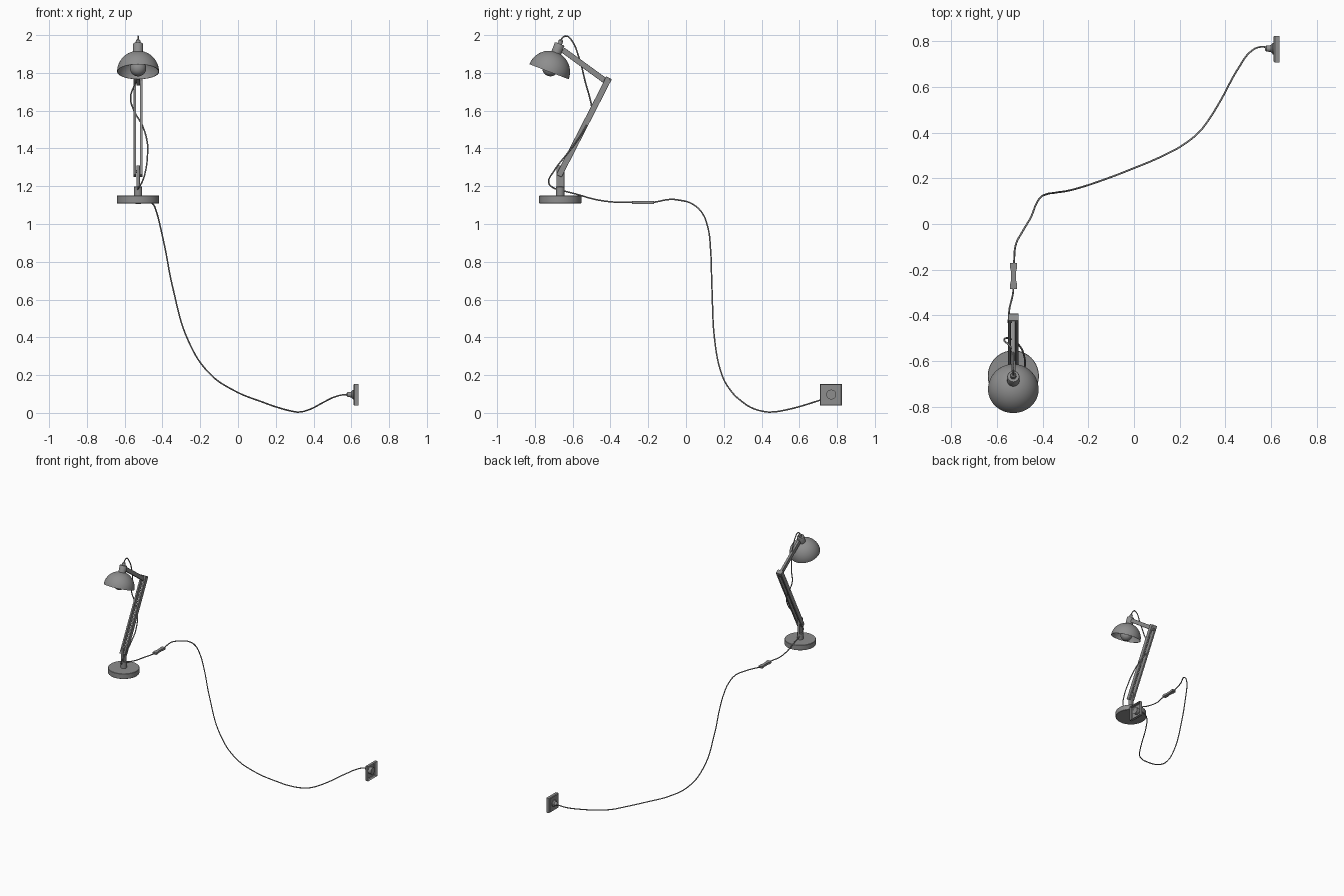
import bpy, bmesh, math
from mathutils import Vector, Matrix

if "Cube" in bpy.data.objects:
    bpy.data.objects.remove(bpy.data.objects["Cube"])

CX = -0.529          # lamp centre line in x

grey = bpy.data.materials.new("dark_grey")
grey.diffuse_color = (0.27, 0.27, 0.27, 1)
grey.use_nodes = True
grey.node_tree.nodes["Principled BSDF"].inputs["Base Color"].default_value = grey.diffuse_color


def finish(name, bm, angle=35):
    bmesh.ops.recalc_face_normals(bm, faces=bm.faces)
    me = bpy.data.meshes.new(name)
    bm.to_mesh(me)
    bm.free()
    me.shade_smooth()
    me.set_sharp_from_angle(angle=math.radians(angle))
    me.materials.append(grey)
    ob = bpy.data.objects.new(name, me)
    bpy.context.collection.objects.link(ob)
    return ob


def lathe(name, profile, matrix, steps=48):
    """Spin (radius, height) points about local z, then place."""
    bm = bmesh.new()
    vs = [bm.verts.new((r, 0, z)) for r, z in profile]
    es = [bm.edges.new(p) for p in zip(vs, vs[1:])]
    bmesh.ops.spin(bm, geom=vs + es, cent=(0, 0, 0), axis=(0, 0, 1),
                   angle=2 * math.pi, steps=steps)
    bmesh.ops.remove_doubles(bm, verts=bm.verts, dist=1e-5)
    bm.transform(matrix)
    return finish(name, bm)


def bar(name, x, p0, p1, width, thick):
    """Flat bar between two (y, z) points."""
    a, b = Vector((x, *p0)), Vector((x, *p1))
    d = b - a
    bm = bmesh.new()
    bmesh.ops.create_cube(bm, size=1)
    bmesh.ops.scale(bm, vec=(thick, width, d.length), verts=bm.verts)
    bmesh.ops.bevel(bm, geom=bm.edges[:], offset=0.001, segments=1, affect='EDGES')
    bm.transform(T((a + b) / 2) @ Matrix.Rotation(math.atan2(-d.y, d.z), 4, 'X'))
    return finish(name, bm, 20)


def cable(name, pts, radius=0.004):
    cu = bpy.data.curves.new(name, 'CURVE')
    cu.dimensions = '3D'
    cu.bevel_depth = radius
    cu.bevel_resolution = 2
    cu.resolution_u = 8
    cu.use_fill_caps = True
    cu.materials.append(grey)
    sp = cu.splines.new('BEZIER')
    sp.bezier_points.add(len(pts) - 1)
    for bp, p in zip(sp.bezier_points, pts):
        bp.co = p
        bp.handle_left_type = bp.handle_right_type = 'AUTO'
    ob = bpy.data.objects.new(name, cu)
    bpy.context.collection.objects.link(ob)


T = Matrix.Translation
X_AXIS = Matrix.Rotation(math.pi / 2, 4, 'Y')   # local z -> +x

# round base and short post
base = T((CX, -0.666, 1.109))
lathe("base", [(0, 0), (0.110, 0), (0.112, 0.002), (0.112, 0.039),
               (0.110, 0.041), (0, 0.041)], base, 64)
lathe("post_socket", [(0, 0.035), (0.022, 0.035), (0.022, 0.088), (0.02, 0.09), (0, 0.09)], base, 32)
bar("post_plate", CX, (-0.665, 1.18), (-0.665, 1.31), 0.042, 0.018)

# arms, joined by a block at the elbow
for side, s in (("left", -1), ("right", 1)):
    bar("lower_arm_" + side, CX + s * 0.017, (-0.673, 1.255), (-0.41, 1.768), 0.032, 0.013)
bar("upper_arm", CX, (-0.408, 1.744), (-0.652, 1.921), 0.03, 0.018)
bar("elbow_block", CX, (-0.419, 1.752), (-0.408, 1.774), 0.034, 0.046)

# pivot pin through the post
lathe("lower_pivot", [(0, -0.0245), (0.008, -0.0245), (0.008, 0.0245), (0, 0.0245)],
      T((CX, -0.663, 1.277)) @ X_AXIS, 16)

# tilted shade: thin hemisphere shell, lamp holder and bulb
head = T((CX, -0.725, 1.806)) @ Matrix.Rotation(math.radians(-21), 4, 'X')


def arc(r, n=16):
    return [(r * math.cos(i * math.pi / 2 / n), r * math.sin(i * math.pi / 2 / n))
            for i in range(n + 1)]


lathe("shade", arc(0.111)[::-1] + arc(0.108), head, 64)
lathe("lamp_holder", [(0, 0.104), (0.027, 0.104), (0.027, 0.155), (0.025, 0.158),
                      (0.013, 0.158), (0.012, 0.176), (0.006, 0.183), (0, 0.183)], head, 32)
bulb = [(0.043 * math.sin(a), 0.02 - 0.043 * math.cos(a))
        for a in (i * math.radians(145) / 14 for i in range(15))]
lathe("bulb", bulb + [(0.02, 0.075), (0.02, 0.107), (0, 0.107)], head, 32)

# cable from lamp holder, round the arms, to the switch
cable("lamp_cable", [
    (CX, -0.664, 1.970), (CX, -0.652, 1.988), (CX, -0.632, 1.995),
    (CX, -0.606, 1.973), (CX, -0.565, 1.875), (-0.548, -0.53, 1.74),
    (-0.569, -0.51, 1.67), (-0.555, -0.50, 1.61), (-0.505, -0.53, 1.518),
    (-0.479, -0.59, 1.422), (-0.479, -0.632, 1.369), (-0.490, -0.70, 1.279),
    (-0.508, -0.727, 1.222), (-0.525, -0.706, 1.194), (-0.535, -0.65, 1.176),
    (-0.54, -0.58, 1.158), (-0.548, -0.48, 1.130), (-0.547, -0.38, 1.116),
    (-0.53, -0.30, 1.114), (-0.529, -0.27, 1.114)])

# waisted inline switch
bm = bmesh.new()
half = [(0.015, -0.058), (0.015, -0.034), (0.011, -0.018),
        (0.011, 0.018), (0.015, 0.034), (0.015, 0.058)]
ring = [bm.verts.new((x, y, -0.008)) for x, y in half]
ring += [bm.verts.new((-x, y, -0.008)) for x, y in half[::-1]]
face = bm.faces.new(ring)
ext = bmesh.ops.extrude_face_region(bm, geom=[face])
bmesh.ops.translate(bm, vec=(0, 0, 0.016),
                    verts=[v for v in ext['geom'] if isinstance(v, bmesh.types.BMVert)])
if not face.is_valid or len(face.link_loops if hasattr(face, "link_loops") else []) == 0:
    bmesh.ops.holes_fill(bm, edges=bm.edges, sides=0)
bm.transform(T((-0.528, -0.228, 1.114)))
finish("inline_switch", bm, 20)

# mains cable dropping to the floor and on to the wall
cable("mains_cable", [
    (-0.528, -0.19, 1.114), (-0.526, -0.166, 1.116), (-0.517, -0.087, 1.130),
    (-0.49, -0.035, 1.126), (-0.452, 0.03, 1.108), (-0.431, 0.083, 1.062),
    (-0.410, 0.116, 0.980), (-0.385, 0.130, 0.865), (-0.347, 0.137, 0.670),
    (-0.26, 0.153, 0.375), (-0.15, 0.188, 0.208), (-0.02, 0.237, 0.118),
    (0.133, 0.302, 0.056), (0.22, 0.350, 0.026), (0.286, 0.404, 0.009),
    (0.32, 0.446, 0.0045), (0.373, 0.53, 0.016), (0.46, 0.687, 0.060),
    (0.513, 0.757, 0.085), (0.552, 0.776, 0.095), (0.592, 0.773, 0.097)])

# plug
lathe("plug", [(0, 0.575), (0.007, 0.575), (0.013, 0.580), (0.015, 0.600),
               (0.025, 0.608), (0.026, 0.637), (0, 0.637)], T((0, 0.769, 0.097)) @ X_AXIS, 32)

# wall plate: thin shell with chamfered front, open at the back
bm = bmesh.new()
rings = []
for r, z in ((0.054, 0.612), (0.058, 0.617), (0.058, 0.638)):
    rings.append([bm.verts.new((a * r, b * r, z))
                  for a, b in ((-1, -1), (1, -1), (1, 1), (-1, 1))])
bm.faces.new(rings[0])
for lo, hi in zip(rings, rings[1:]):
    for i in range(4):
        j = (i + 1) % 4
        bm.faces.new((lo[i], lo[j], hi[j], hi[i]))
bm.transform(T((0, 0.767, 0.096)) @ X_AXIS)
finish("wall_plate", bm, 15)
